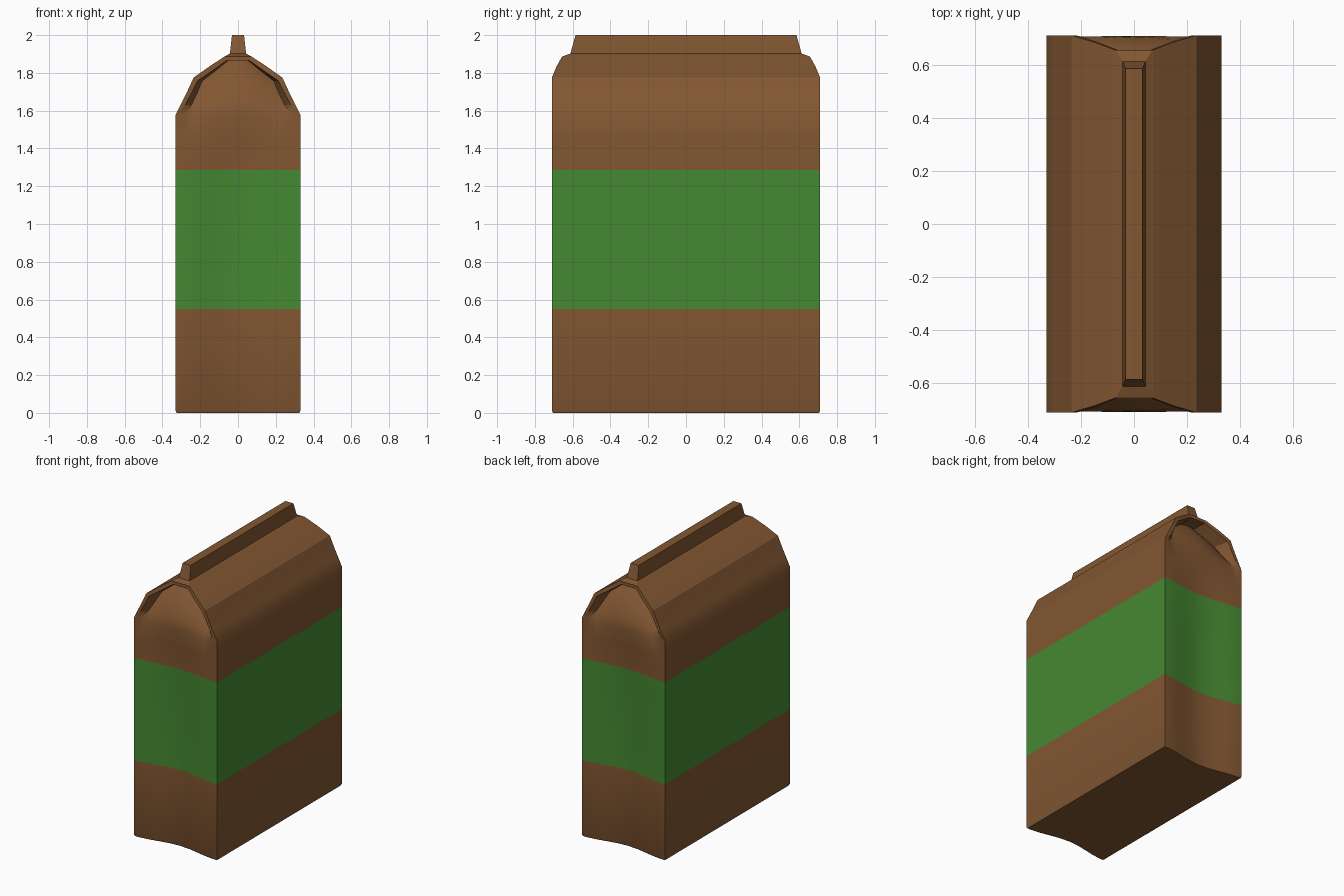
import bpy, bmesh, math

if "Cube" in bpy.data.objects:
    bpy.data.objects.remove(bpy.data.objects["Cube"])


def material(name, rgb):
    m = bpy.data.materials.new(name)
    m.diffuse_color = (*rgb, 1)
    m.use_nodes = True
    m.node_tree.nodes["Principled BSDF"].inputs["Base Color"].default_value = m.diffuse_color
    return m


BROWN = material("brown paper", (0.225, 0.095, 0.032))
GREEN = material("green label", (0.06, 0.25, 0.032))


def finish(name, bm, smooth):
    bmesh.ops.remove_doubles(bm, verts=bm.verts, dist=0.0005)
    bmesh.ops.recalc_face_normals(bm, faces=bm.faces)
    me = bpy.data.meshes.new(name)
    me.materials.append(BROWN)
    me.materials.append(GREEN)
    for f in bm.faces:
        f.material_index = int(0.55 < f.calc_center_median().z < 1.285)
    bm.to_mesh(me)
    bm.free()
    ob = bpy.data.objects.new(name, me)
    bpy.context.collection.objects.link(ob)
    if smooth:
        bpy.ops.object.select_all(action='DESELECT')
        ob.select_set(True)
        bpy.context.view_layer.objects.active = ob
        bpy.ops.object.shade_smooth_by_angle(angle=math.radians(30))


# bag outline rows: half width, height, half length, inner half width,
# inner height, gusset depth at centre, extra pocket depth at the sides
ROWS = [
    (0.325, 0.00, 0.705, 0.325, 0.00, 0.045, 0),
    (0.33, 0.01, 0.71, 0.33, 0.01, 0.045, 0),
    (0.33, 0.55, 0.71, 0.33, 0.55, 0.045, 0),
    (0.33, 1.285, 0.71, 0.33, 1.285, 0.03, 0),
    (0.33, 1.45, 0.71, 0.33, 1.45, 0.015, 0),
    (0.33, 1.58, 0.71, 0.325, 1.575, 0.002, 0.005),
    (0.30, 1.64, 0.71, 0.28, 1.63, 0.005, 0.04),
    (0.265, 1.71, 0.71, 0.245, 1.695, 0.03, 0.06),
    (0.235, 1.775, 0.71, 0.215, 1.757, 0.065, 0.06),
    (0.15, 1.835, 0.685, 0.135, 1.812, 0.085, 0.04),
    (0.07, 1.888, 0.655, 0.06, 1.865, 0.10, 0.02),
]
COLS = [-1, -0.88, -0.7, -0.5, -0.25, 0, 0.25, 0.5, 0.7, 0.88, 1]

bm = bmesh.new()
ends = []
for s in (-1, 1):
    grid = []
    for xo, zo, yo, xi, zi, mid, side in ROWS:
        row = [(-xo, s * yo, zo)]
        for t in COLS:
            if abs(t) == 1:
                d = 0
            elif zo < 1.5:
                d = mid * math.cos(t * math.pi / 2) ** 2
            else:
                d = mid + side * t * t
            row.append((t * xi, s * (yo - d), zi))
        grid.append(row + [(xo, s * yo, zo)])
    # lip that closes the pocket under the ridge
    xo, zo, yo, xi, zi = ROWS[-1][:5]
    for w, z in ((xi, zi), (xo, zo)):
        grid.append([(-xo, s * yo, zo)] + [(t * w, s * yo, z) for t in COLS]
                    + [(xo, s * yo, zo)])
    vg = [[bm.verts.new(p) for p in r] for r in grid]
    for a, b in zip(vg, vg[1:]):
        for i in range(len(a) - 1):
            bm.faces.new((a[i], a[i + 1], b[i + 1], b[i]))
    ends.append(vg)

# long sides and roof
for i in range(len(ROWS) - 1):
    for c in (0, -1):
        bm.faces.new((ends[0][i][c], ends[1][i][c],
                      ends[1][i + 1][c], ends[0][i + 1][c]))
# bottom and ridge strips
for r in (0, -1):
    a, b = ends[0][r], ends[1][r]
    for i in range(len(a) - 1):
        bm.faces.new((a[i], a[i + 1], b[i + 1], b[i]))
finish("bag_body", bm, True)

# folded top seal with sloping shoulder
bm = bmesh.new()
rings = [[bm.verts.new((sx * x, sy * y, z))
          for sx, sy in ((-1, -1), (1, -1), (1, 1), (-1, 1))]
         for x, y, z in ((0.07, 0.655, 1.887), (0.043, 0.612, 1.902),
                         (0.032, 0.585, 2.0))]
for a, b in zip(rings, rings[1:]):
    for i in range(4):
        j = (i + 1) % 4
        bm.faces.new((a[i], a[j], b[j], b[i]))
bm.faces.new(rings[0])
bm.faces.new(rings[-1])
finish("top_seal", bm, False)
